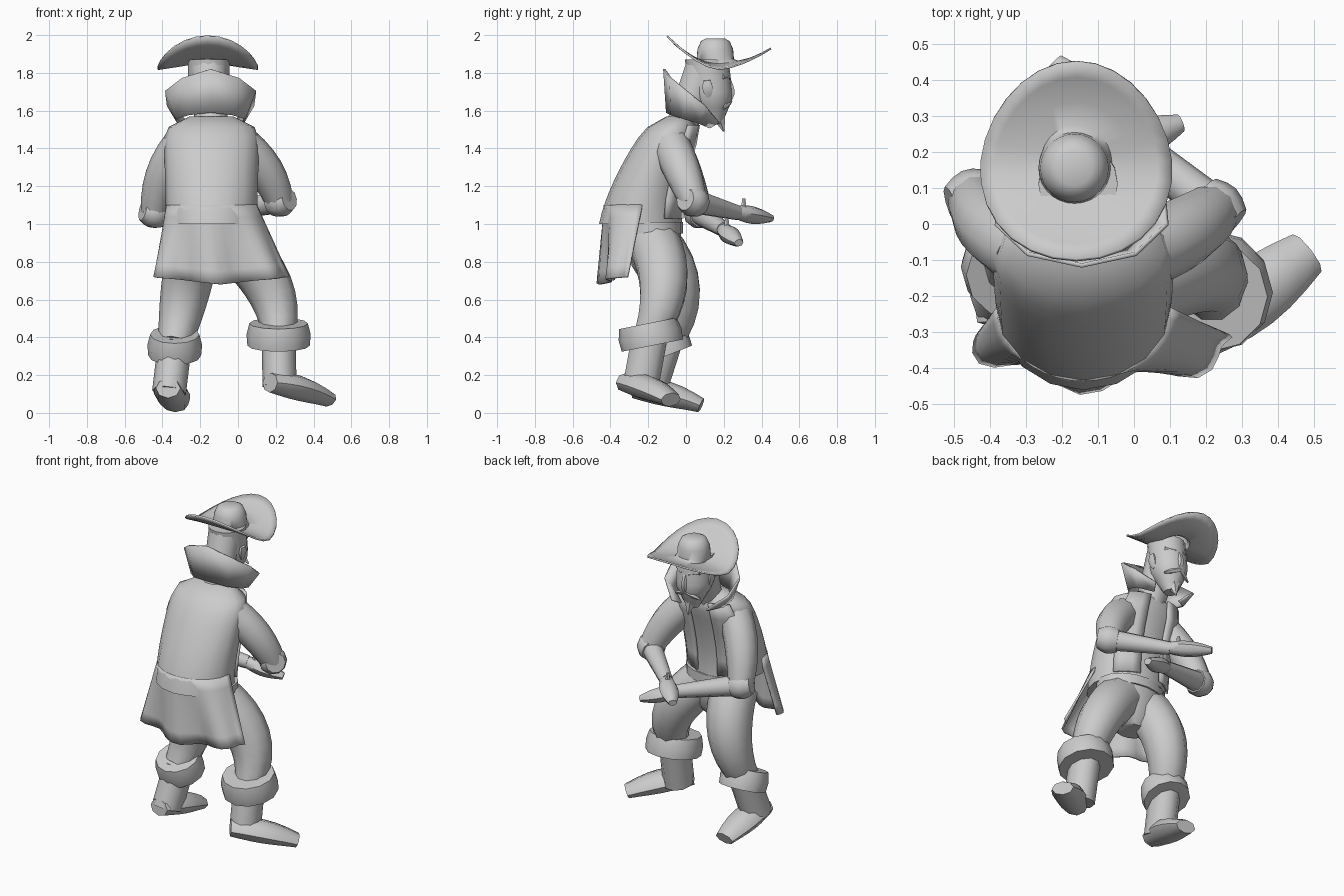
import bpy, bmesh, math
from mathutils import Vector

cube = bpy.data.objects.get("Cube")
if cube:
    bpy.data.objects.remove(cube)

COLOUR = (0.6, 0.6, 0.6, 1)
grey = bpy.data.materials.new("plain grey")
grey.use_nodes = True
grey.diffuse_color = COLOUR
grey.node_tree.nodes["Principled BSDF"].inputs["Base Color"].default_value = COLOUR


def lerp(start, end, amount):
    return start + (end - start) * amount


def fractions(count):
    return [index / count for index in range(count + 1)]


def turns(count):
    return [math.tau * index / count for index in range(count)]


def skin(name, rings, closed=True, caps=True, thickness=0, sharp=50):
    """Join a list of point rings into one smooth-shaded object."""
    bm = bmesh.new()
    loops = [[bm.verts.new(point) for point in ring] for ring in rings]
    count = len(loops[0])
    for low, high in zip(loops, loops[1:]):
        for i in range(count if closed else count - 1):
            j = (i + 1) % count
            bm.faces.new((low[i], low[j], high[j], high[i]))
    if closed:
        bm.faces.new(loops[-1])
        if caps:
            bm.faces.new(loops[0][::-1])
    bmesh.ops.recalc_face_normals(bm, faces=bm.faces)
    mesh = bpy.data.meshes.new(name)
    bm.to_mesh(mesh)
    bm.free()
    mesh.materials.append(grey)
    obj = bpy.data.objects.new(name, mesh)
    bpy.context.collection.objects.link(obj)
    if thickness:
        solid = obj.modifiers.new("thickness", 'SOLIDIFY')
        solid.thickness = thickness
        solid.offset = 0
    bpy.ops.object.select_all(action='DESELECT')
    obj.select_set(True)
    bpy.context.view_layer.objects.active = obj
    bpy.ops.object.shade_smooth_by_angle(angle=math.radians(sharp))


def ellipse(x, y, z, width, depth):
    return [(x + width * math.cos(a), y + depth * math.sin(a), z) for a in turns(16)]


def tube(name, start, end, radius, end_radius, middle=None, bulge=0, flat=1, end_flat=None,
         sides=10, steps=6, sharp=50):
    """Tapered tube from start to end, bent to pass through the middle."""
    centre = (start + end) / 2
    bend = 2 * middle - centre if middle else centre
    slope = (end - start).normalized()
    reference = Vector((0, 1, 0)) if abs(slope.z) > 0.6 else Vector((0, 0, 1))
    rings = []
    for t in fractions(steps):
        before, after = lerp(start, bend, t), lerp(bend, end, t)
        along = (after - before).normalized()
        across = along.cross(reference).normalized()
        over = across.cross(along)
        size = lerp(radius, end_radius, t) + bulge * math.sin(math.pi * t)
        height = size * lerp(flat, end_flat or flat, t)
        rings.append([lerp(before, after, t) + across * size * math.cos(a)
                      + over * height * math.sin(a) for a in turns(sides)])
    skin(name, rings, sharp=sharp)


def arm(side, shoulder, elbow, wrist, fingers):
    shoulder, elbow, wrist, fingers = map(Vector, (shoulder, elbow, wrist, fingers))
    forward = (wrist - elbow).normalized()
    outward = Vector((0.025 if side == "left" else -0.025, 0, 0.01))
    thumb = lerp(wrist, fingers, 0.2)
    tube(side + "_sleeve", shoulder, elbow, 0.1, 0.075, bulge=0.01,
         middle=lerp(shoulder, elbow, 0.5) + outward)
    tube(side + "_sleeve_cuff", elbow - forward * 0.07, elbow + forward * 0.05,
         0.06, 0.07, bulge=0.02, steps=4)
    tube(side + "_forearm", elbow, wrist, 0.065, 0.04)
    tube(side + "_hand", wrist - forward * 0.02, fingers, 0.035, 0.025, bulge=0.025,
         flat=0.9, end_flat=0.8, sides=8)
    tube(side + "_thumb", thumb, thumb + Vector((0, 0, 0.08)), 0.02, 0.01, sides=6, steps=2)


def leg(side, hip, knee, fold, fold_radius, tilt, ankle, heel, toe):
    hip, knee, fold, ankle, heel, toe = map(Vector, (hip, knee, fold, ankle, heel, toe))
    down = Vector((0, tilt, -1)).normalized() * 0.06
    tube(side + "_trouser", hip, fold, 0.14, 0.09, middle=knee, bulge=0.015, steps=8)
    tube(side + "_boot_fold", fold - down, fold + down, fold_radius - 0.01, fold_radius,
         bulge=0.01, steps=2, sides=12, sharp=35)
    tube(side + "_boot_shaft", fold, ankle, 0.09, 0.09, flat=1.1)
    tube(side + "_foot", heel, toe, 0.065, 0.065, middle=lerp(heel, toe, 0.5) + Vector((0, 0, 0.015)),
         bulge=0.03, flat=0.8, end_flat=0.6, sides=8)


# Coat body leaning forward, narrowing sharply at the neck
def body_shape(f):
    closing = 1 - 0.55 * f ** 16
    return (-0.24 + 0.2 * f ** 1.6, lerp(1, 1.57, f),
            lerp(0.24, 0.255, f) * closing, lerp(0.22, 0.14, f) * closing)


skin("coat_body", [ellipse(-0.14, *body_shape(f)) for f in fractions(10)])

# Hips and belt
skin("hips", [ellipse(-0.12, -0.17, lerp(0.72, 1, f), lerp(0.1, 0.21, f ** 0.4),
                      lerp(0.08, 0.15, f ** 0.4)) for f in fractions(5)])
skin("belt", [ellipse(-0.12, -0.18, z, 0.22, 0.165) for z in (0.95, 1.01)])

# Coat tail: open sheet flaring downward with two deep folds
tail = []
for f in fractions(6):
    row = []
    for s in fractions(20):
        a = math.pi * lerp(1, 2, s)
        fold = -0.035 * f * math.cos(math.tau * 3.2 * (s - 0.3))
        row.append((lerp(-0.14, -0.09, f) + (lerp(0.235, 0.36, f) + fold / 2) * math.cos(a),
                    lerp(-0.23, -0.31, f) + (lerp(0.2, 0.125, f) + fold) * math.sin(a),
                    lerp(1.1, 0.68, f) + 0.04 * f * abs(math.cos(a))))
    tail.append(row)
skin("coat_tail", tail, closed=False, thickness=0.012)

# Coat front edges, lying on the chest either side of the shirt
for side, label in ((1, "left"), (-1, "right")):
    rows = []
    for f in fractions(5):
        y, z, width, depth = body_shape(lerp(0.92, 0.05, f))
        rows.append([(-0.14 + side * width * reach,
                      y + depth * math.sqrt(1 - reach * reach) + 0.012, z)
                     for reach in (0.3, 0.5, 0.7, 0.85)])
    skin(label + "_lapel", rows, closed=False, thickness=0.015)

# Upturned collar, tall behind and pointed in front
collar = []
for width, depth, y, top, drop in ((0.245, 0.155, 0.04, 1.82, 0.28), (0.185, 0.12, 0.02, 1.59, 0.08)):
    row = []
    for f in fractions(8):
        t = lerp(-1, 1, f)
        a = math.radians(150 * t)
        row.append((-0.145 + width * math.sin(a), y - depth * math.cos(a),
                    top - drop * abs(t) ** 1.3))
    collar.append(row)
skin("collar", collar, closed=False, thickness=0.012, sharp=35)

# Neck and head
tube("neck", Vector((-0.14, -0.03, 1.5)), Vector((-0.155, 0.09, 1.82)), 0.085, 0.1)
head = []
for f in fractions(8):
    size = 0.11 * min(1, 0.35 + 1.6 * f)
    head.append(ellipse(-0.155, lerp(0.15, 0.11, f), lerp(1.53, 1.87, f), size, size * 1.05))
skin("head", head)

# Facial features, placed around the base of the nose
face = Vector((-0.155, 0.23, 1.69))


def on_face(x, y, z):
    return face + Vector((x, y, z))


tube("nose", on_face(0, -0.01, 0.08), on_face(0, 0, -0.02), 0.015, 0.022,
     middle=on_face(0, 0.01, 0.02), sides=6, steps=4)
tube("goatee", on_face(0, -0.06, -0.11), on_face(0, -0.03, -0.2), 0.045, 0.005, sides=6)
for side, label in ((1, "left"), (-1, "right")):
    tube(label + "_moustache", on_face(0, 0, -0.04), on_face(side * 0.09, -0.03, -0.08),
         0.016, 0.005, bulge=0.005, sides=6, steps=3)
    tube(label + "_brow", on_face(side * 0.02, -0.01, 0.08), on_face(side * 0.08, -0.04, 0.09),
         0.018, 0.015, sides=6, steps=2)
    tube(label + "_ear", on_face(side * 0.11, -0.12, 0.07), on_face(side * 0.1, -0.11, -0.02),
         0.014, 0.008, bulge=0.01, flat=1.5, sides=6, steps=4)

# Hat: brim swept up behind and in front, flowing into a rounded crown
hat = []
for f in (1, 0.85, 0.6, 0.36):
    ring = []
    for a in turns(28):
        c, s = math.cos(a), math.sin(a)
        lift = (0.175 if s < 0 else 0.11) * abs(s) ** 1.6
        ring.append((-0.16 + 0.265 * f * c * (1 - 0.1 * s * f), 0.175 + 0.275 * f * s,
                     lerp(1.86, 1.82, f) + lift * f * f))
    hat.append(ring)
for rise in (0, 30, 60, 80):
    slope = math.radians(rise)
    radius = 0.095 * math.cos(slope) ** 0.4
    hat.append([(-0.165 + radius * math.cos(a), 0.155 + radius * math.sin(a),
                 1.87 + 0.11 * math.sin(slope)) for a in turns(28)])
skin("hat", hat, caps=False, thickness=0.01)

# Arms reach forward and cross in front of the body
arm("left", shoulder=(0.02, -0.08, 1.42), elbow=(0.22, 0.04, 1.12),
    wrist=(-0.05, 0.27, 1.06), fingers=(-0.22, 0.45, 1.03))
arm("right", shoulder=(-0.3, -0.08, 1.42), elbow=(-0.44, 0.07, 1.06),
    wrist=(-0.07, 0.2, 0.97), fingers=(0.13, 0.28, 0.9))

# Legs stand apart with bent knees
leg("left", hip=(-0.03, -0.17, 0.9), knee=(0.16, -0.12, 0.67), fold=(0.215, -0.19, 0.415),
    fold_radius=0.165, tilt=0.2, ankle=(0.22, -0.24, 0.14), heel=(0.17, -0.32, 0.16),
    toe=(0.48, -0.08, 0.07))
leg("right", hip=(-0.23, -0.17, 0.9), knee=(-0.28, -0.05, 0.64), fold=(-0.335, -0.12, 0.36),
    fold_radius=0.14, tilt=0.4, ankle=(-0.365, -0.2, 0.11), heel=(-0.37, -0.28, 0.13),
    toe=(-0.33, 0.08, 0.04))
